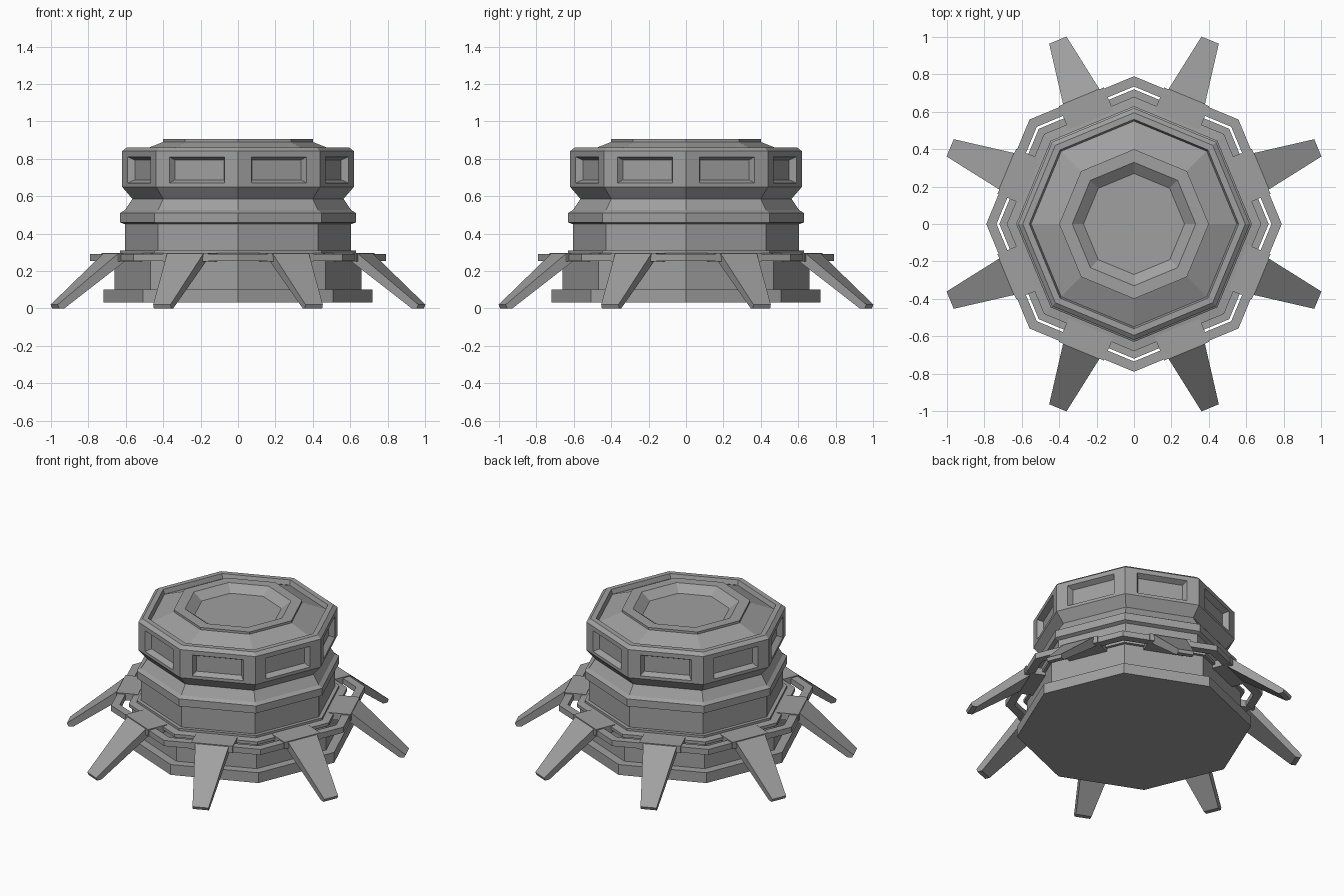
import bpy, bmesh, math
from mathutils import Vector

SIDES = 8
STEP = math.tau / SIDES

cube = bpy.data.objects.get("Cube")
if cube:
    bpy.data.objects.remove(cube, do_unlink=True)

grey = bpy.data.materials.new("metal_grey")
grey.use_nodes = True
colour = (0.35, 0.35, 0.35, 1)
grey.diffuse_color = colour
grey.node_tree.nodes["Principled BSDF"].inputs["Base Color"].default_value = colour


def finish(bm, name):
    bmesh.ops.recalc_face_normals(bm, faces=bm.faces)
    mesh = bpy.data.meshes.new(name)
    bm.to_mesh(mesh)
    bm.free()
    mesh.materials.append(grey)
    obj = bpy.data.objects.new(name, mesh)
    bpy.context.collection.objects.link(obj)
    return obj


def lathe(profile, closed=False):
    """Turn (radius, height) points into an octagonal solid."""
    bm = bmesh.new()
    loops = [[bm.verts.new((r * math.cos(i * STEP), r * math.sin(i * STEP), z))
              for i in range(SIDES)] for r, z in profile]
    pairs = list(zip(loops, loops[1:]))
    if closed:
        pairs.append((loops[-1], loops[0]))
    else:
        bm.faces.new(loops[0])
        bm.faces.new(loops[-1])
    for low, high in pairs:
        for i in range(SIDES):
            j = (i + 1) % SIDES
            bm.faces.new((low[i], low[j], high[j], high[i]))
    bmesh.ops.recalc_face_normals(bm, faces=bm.faces)
    return bm


def slab(name, profile, widths, angle):
    """Extrude an (outward, height) outline sideways, with a half width per point."""
    bm = bmesh.new()
    out = Vector((math.cos(angle), math.sin(angle), 0))
    side = Vector((-out.y, out.x, 0))
    ends = [[bm.verts.new(out * a + side * w * s + Vector((0, 0, z)))
             for (a, z), w in zip(profile, widths)] for s in (-1, 1)]
    for end in ends:
        bm.faces.new(end)
    n = len(profile)
    for i in range(n):
        j = (i + 1) % n
        bm.faces.new((ends[0][i], ends[0][j], ends[1][j], ends[1][i]))
    finish(bm, name)


# Stepped base
finish(lathe([(0.72, 0.03), (0.72, 0.10), (0.66, 0.10), (0.66, 0.27),
              (0.68, 0.27), (0.68, 0.29), (0.63, 0.295), (0.63, 0.31),
              (0.60, 0.31)]), "base")

# Drum, collar and flared neck
finish(lathe([(0.605, 0.30), (0.605, 0.45), (0.63, 0.46), (0.63, 0.51),
              (0.605, 0.525), (0.565, 0.585), (0.565, 0.60)]), "drum_and_collar")

# Head with rim and dished roof
head = lathe([(0.56, 0.58), (0.62, 0.65), (0.62, 0.84), (0.595, 0.86),
              (0.56, 0.86), (0.55, 0.83), (0.40, 0.89), (0.40, 0.905),
              (0.33, 0.905), (0.27, 0.86)])

# Recessed windows around the head
panels = [f for f in head.faces
          if abs(f.normal.z) < 0.01 and 0.7 < f.calc_center_median().z < 0.8]
bmesh.ops.inset_individual(head, faces=panels, thickness=0.035)
for panel in panels:
    centre = panel.calc_center_median()
    side = Vector((-centre.y, centre.x, 0)).normalized()
    for v in panel.verts:
        offset = (v.co - centre).dot(side)
        v.co += side * (math.copysign(0.16, offset) - offset)
        v.co.z -= 0.005
head.normal_update()
bmesh.ops.inset_individual(head, faces=panels, thickness=0.025, depth=-0.035)
finish(head, "head")

# Rail around the base
finish(lathe([(0.735, 0.252), (0.79, 0.252), (0.79, 0.29), (0.735, 0.29)],
             closed=True), "rail")

# Brackets and sloping legs, one on each side
for k in range(SIDES):
    angle = (k + 0.5) * STEP
    slab(f"bracket_{k + 1}",
         [(0.60, 0.25), (0.736, 0.25), (0.736, 0.297), (0.60, 0.297)],
         [0.13] * 4, angle)
    slab(f"leg_{k + 1}",
         [(0.70, 0.25), (0.70, 0.292), (0.738, 0.292),
          (1.064, 0.02), (1.055, 0.0), (1.025, 0.0)],
         [0.105, 0.105, 0.105, 0.05, 0.05, 0.05], angle)
